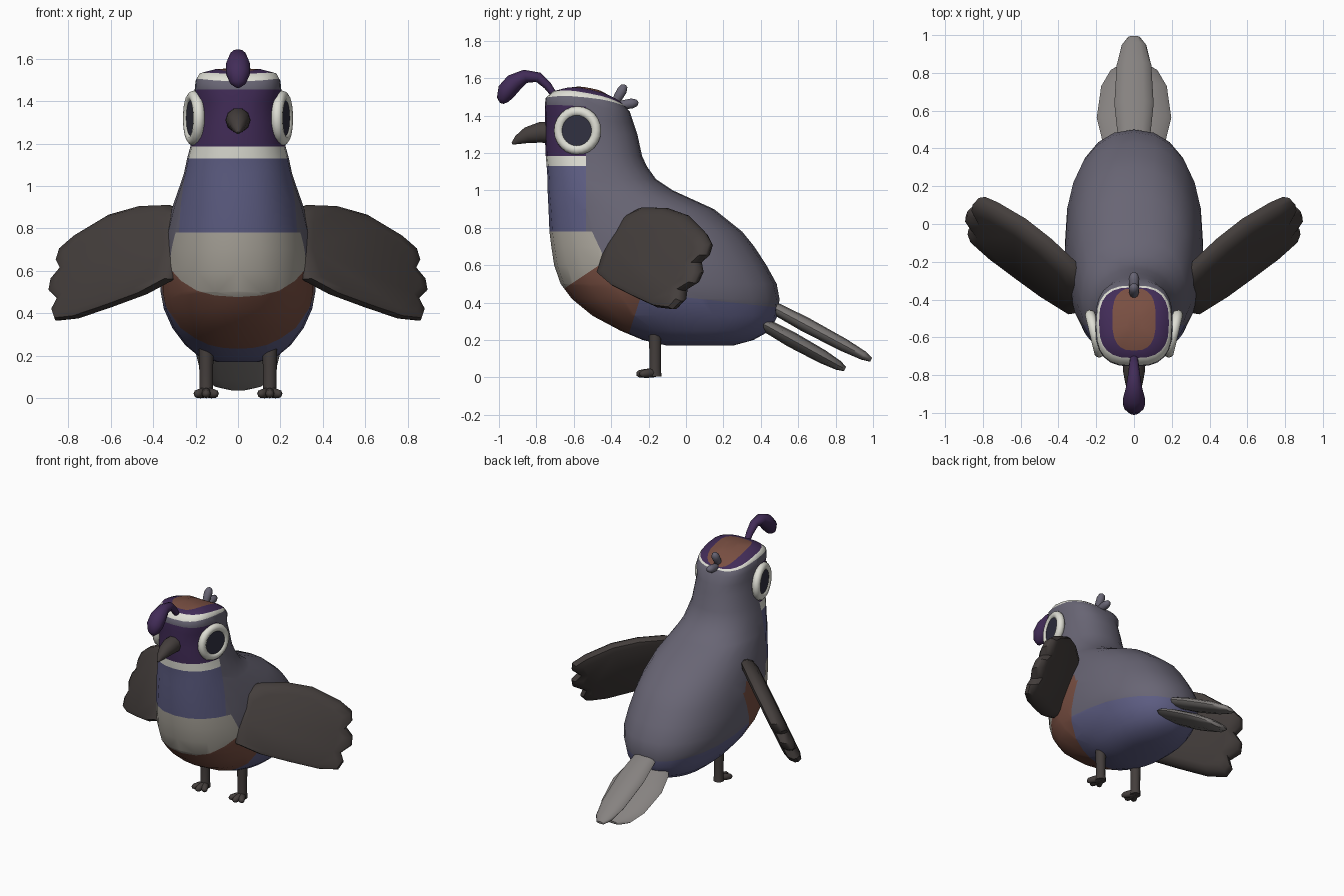
import bpy, bmesh, math
from mathutils import Vector

if "Cube" in bpy.data.objects:
    bpy.data.objects.remove(bpy.data.objects["Cube"])


def make_material(name, rgb):
    linear = [((c / 255 + 0.055) / 1.055) ** 2.4 for c in rgb] + [1]
    m = bpy.data.materials.new(name)
    m.use_nodes = True
    m.diffuse_color = linear
    m.node_tree.nodes["Principled BSDF"].inputs["Base Color"].default_value = linear
    return m


COLOURS = {"slate": (104, 101, 116), "blue": (94, 94, 132), "cream": (172, 167, 157),
           "brown": (121, 79, 66), "purple": (66, 44, 88), "white": (222, 222, 212),
           "eye_dark": (48, 48, 64), "charcoal": (68, 62, 60), "tail_grey": (134, 130, 128)}
MATS = {n: make_material(n, c) for n, c in COLOURS.items()}
NAMES = list(COLOURS)


def finish(ob, name, colour=None, angle=45):
    ob.name = name
    if colour:
        ob.data.materials.append(MATS[colour])
    bpy.ops.object.select_all(action="DESELECT")
    ob.select_set(True)
    bpy.context.view_layer.objects.active = ob
    bpy.ops.object.shade_smooth_by_angle(angle=math.radians(angle))
    return ob


def to_object(bm):
    bmesh.ops.recalc_face_normals(bm, faces=bm.faces)
    me = bpy.data.meshes.new("part")
    bm.to_mesh(me)
    bm.free()
    ob = bpy.data.objects.new("part", me)
    bpy.context.collection.objects.link(ob)
    return ob


def loft(rings, caps=True):
    """Skin a list of equal-length point rings."""
    bm = bmesh.new()
    rows = [[bm.verts.new(p) for p in ring] for ring in rings]
    n = len(rows[0])
    for a, b in zip(rows, rows[1:]):
        for i in range(n):
            bm.faces.new((a[i], a[(i + 1) % n], b[(i + 1) % n], b[i]))
    if caps:
        bm.faces.new(rows[0])
        bm.faces.new(rows[-1])
    return bm


def tube(name, path, radii, colour, flat=1.0, sides=10):
    """Tapered limb along a path; flat widens it sideways."""
    pts = [Vector(p) for p in path]
    rings = []
    for i, p in enumerate(pts):
        d = (pts[min(i + 1, len(pts) - 1)] - pts[max(i - 1, 0)]).normalized()
        side = (Vector((1, 0, 0)) - d * d.x).normalized()
        up = d.cross(side)
        rings.append([p + radii[i] * (side * math.cos(t) * flat + up * math.sin(t))
                      for t in (math.tau * k / sides for k in range(sides))])
    return finish(to_object(loft(rings)), name, colour, 60)


# Body and head: rings as z front, y front, z back, y back, half width, arch
BODY = [(.17, -.1, .17, .25, .1, 0), (.2, -.23, .2, .36, .19, 0), (.25, -.35, .25, .45, .25, 0),
        (.33, -.5, .33, .49, .31, 0), (.42, -.61, .42, .5, .35, 0), (.5, -.67, .5, .485, .365, 0),
        (.6, -.705, .6, .43, .365, 0), (.7, -.72, .7, .365, .355, 0), (.78, -.73, .78, .3, .34, 0),
        (.9, -.735, .9, .15, .31, 0), (1, -.74, 1, -.07, .275, 0), (1.06, -.74, 1.06, -.16, .255, 0),
        (1.13, -.745, 1.13, -.21, .24, 0), (1.185, -.75, 1.185, -.235, .225, 0),
        (1.3, -.755, 1.3, -.26, .21, 0), (1.4, -.755, 1.36, -.28, .205, 0),
        (1.455, -.755, 1.42, -.3, .205, .01), (1.495, -.75, 1.45, -.325, .2, .025),
        (1.53, -.71, 1.46, -.335, .185, .025), (1.54, -.67, 1.465, -.34, .115, .035),
        (1.555, -.58, 1.53, -.45, .04, .005)]
SEG = 24


def body_ring(zf, yf, zb, yb, w, arch):
    e = 2 / (2.8 if zf > 1.45 else 2.25)
    ring = []
    for k in range(SEG):
        t = math.tau * k / SEG
        c, s = math.cos(t), math.sin(t)
        f = (1 + math.copysign(abs(c) ** e, c)) / 2
        ring.append((w * math.copysign(abs(s) ** e, s), yb + (yf - yb) * f,
                     zb + (zf - zb) * f + arch * s * s))
    return ring


bm = loft([body_ring(*r) for r in BODY])


def cut(point, normal, region):
    faces = [f for f in bm.faces if region(f.calc_center_median())]
    geom = set(faces)
    for f in faces:
        geom.update(f.edges)
        geom.update(f.verts)
    bmesh.ops.bisect_plane(bm, geom=list(geom), plane_co=point, plane_no=normal, dist=1e-5)


# Plumage borders: throat side, cream bib, rusty belly, underside
THROAT = (Vector((0, -.535, .85)), Vector((0, 1, 0)))
SHOULDER = (Vector((0, -.535, .85)), Vector((0, .9, .42)))
BIB = (Vector((0, -.66, .47)), Vector((0, -.55, .83)))
BELLY = (Vector((0, -.31, .22)), Vector((0, .93, -.3)))
UNDER = (Vector((0, -.2, .45)), Vector((0, .11, 1)))
for border, region in ((THROAT, lambda c: .78 < c.z < 1.47 and c.y < -.2),
                       (SHOULDER, lambda c: .35 < c.z < .9 and c.y < 0),
                       (BIB, lambda c: .35 < c.z < .78 and c.y < -.2),
                       (BELLY, lambda c: c.z < .7 and c.y < .3),
                       (UNDER, lambda c: .3 < c.z < .6)):
    cut(*border, region)


def above(c, border):
    return (c - border[0]).dot(border[1]) > 0


def plumage(c, ring):
    if ring >= 16:
        return {16: "slate", 17: "white", 18: "purple"}.get(ring, "brown")
    if c.z > .78:
        if above(c, THROAT) or (c.z < .85 and above(c, SHOULDER)):
            return "slate"
        return "purple" if c.z > 1.185 else "white" if c.z > 1.13 else "blue"
    if above(c, BIB) and not above(c, SHOULDER):
        return "cream"
    if not above(c, BELLY) and not above(c, BIB):
        return "brown"
    return "slate" if above(c, UNDER) else "blue"


bm.faces.ensure_lookup_table()


def crown_ring(c):
    """Which head band a face lies in, from its height over the tilted rings."""
    band = 0
    for i in range(15, len(BODY)):
        zf, yf, zb, yb, w, arch = BODY[i]
        f = (c.y - yb) / (yf - yb)
        s2 = max(0, 1 - (2 * f - 1) ** 2)
        inside = abs(2 * f - 1) ** 2.8 + abs(c.x / w) ** 2.8 < 1
        if (i < 18 and c.z > zb + (zf - zb) * f + arch * s2) or (i >= 18 and inside):
            band = i
    return band


for f in bm.faces:
    c = f.calc_center_median()
    f.material_index = NAMES.index(plumage(c, crown_ring(c) if c.z > 1.4 else 0))
body = to_object(bm)
for n in NAMES:
    body.data.materials.append(MATS[n])
finish(body, "body", angle=50)

# Beak, crest and nape tufts
tube("beak", [(0, -.72, 1.31), (0, -.78, 1.31), (0, -.85, 1.295), (0, -.9, 1.27), (0, -.93, 1.25)],
     [.06, .058, .045, .026, .006], "charcoal")
tube("crest", [(0, -.69, 1.49), (0, -.74, 1.56), (0, -.79, 1.605), (0, -.86, 1.61), (0, -.92, 1.575),
               (0, -.96, 1.53), (0, -.98, 1.485), (0, -.985, 1.465)],
     [.015, .022, .027, .036, .05, .05, .033, .01], "purple", 1.15, 12)
for name, tip in (("upper_tuft", Vector((0, -.325, 1.565))), ("lower_tuft", Vector((0, -.255, 1.47)))):
    root = Vector((0, -.39, 1.45))
    tube(name, [root.lerp(tip, t) for t in (0, .4, .75, .95, 1)], [.012, .026, .028, .018, .004], "slate")

# Tail feathers
for name, a, b, r, flat in (("tail_top", (0, .4, .41), (0, .99, .095), .04, 2.6),
                            ("tail_under", (0, .37, .31), (0, .85, .045), .042, 4.7)):
    a, b = Vector(a), Vector(b)
    tube(name, [a.lerp(b, t) for t in (0, .15, .4, .75, .93, 1)],
         [r * k for k in (.6, .85, 1, .88, .62, .3)], "tail_grey", flat, 12)

# Wing outline as distance along the wing and height
WING = [(-.1, .56), (-.1, .72), (-.03, .87), (.08, .91), (.26, .905), (.44, .865), (.62, .77),
        (.69, .71), (.69, .655), (.645, .615), (.685, .56), (.675, .505), (.6, .465), (.615, .41),
        (.575, .365), (.45, .375), (.25, .43), (.05, .49)]


def wing_ring(side, scale, lift):
    ring = []
    for u, z in WING:
        u, z = .3 + (u - .3) * scale, .63 + (z - .63) * scale
        n = .54 + .45 * (.58 - z) + lift
        ring.append((side * (.72 * u + .69 * n), .69 * u - .72 * n, z))
    return ring


for side, label in ((1, "left"), (-1, "right")):
    layers = [(.82, .055), (.95, .04), (1, .012), (1, -.012), (.95, -.04), (.82, -.055)]
    finish(to_object(loft([wing_ring(side, *k) for k in layers])), label + "_wing", "charcoal", 40)

    # Eye: pale ring round a dark disc, turned slightly forward
    axis = Vector((side, -.24, 0))
    spin = axis.to_track_quat("Z", "Y").to_euler()
    at = (side * .208, -.58, 1.32)
    bpy.ops.mesh.primitive_torus_add(location=at, rotation=spin, major_segments=24, minor_segments=10,
                                     major_radius=.102, minor_radius=.028)
    finish(bpy.context.object, label + "_eye_ring", "white", 60)
    bpy.ops.mesh.primitive_cylinder_add(vertices=16, radius=.092, depth=.036, location=at, rotation=spin)
    finish(bpy.context.object, label + "_eye", "eye_dark", 30)

    # Leg and toes
    x = side * .15
    tube(label + "_leg", [(x, -.165, .3), (x, -.165, .15), (x, -.165, .05), (x, -.165, .005)],
         [.036, .033, .032, .036], "charcoal")
    for toe, dx in (("inner", -.05), ("middle", 0), ("outer", .05)):
        tip = Vector((x + side * dx, -.265 + abs(dx) * .4, .018))
        root = Vector((x, -.165, .026))
        tube(f"{label}_{toe}_toe", [root.lerp(tip, t) for t in (0, .5, .85, 1)],
             [.024, .024, .02, .009], "charcoal", sides=8)
